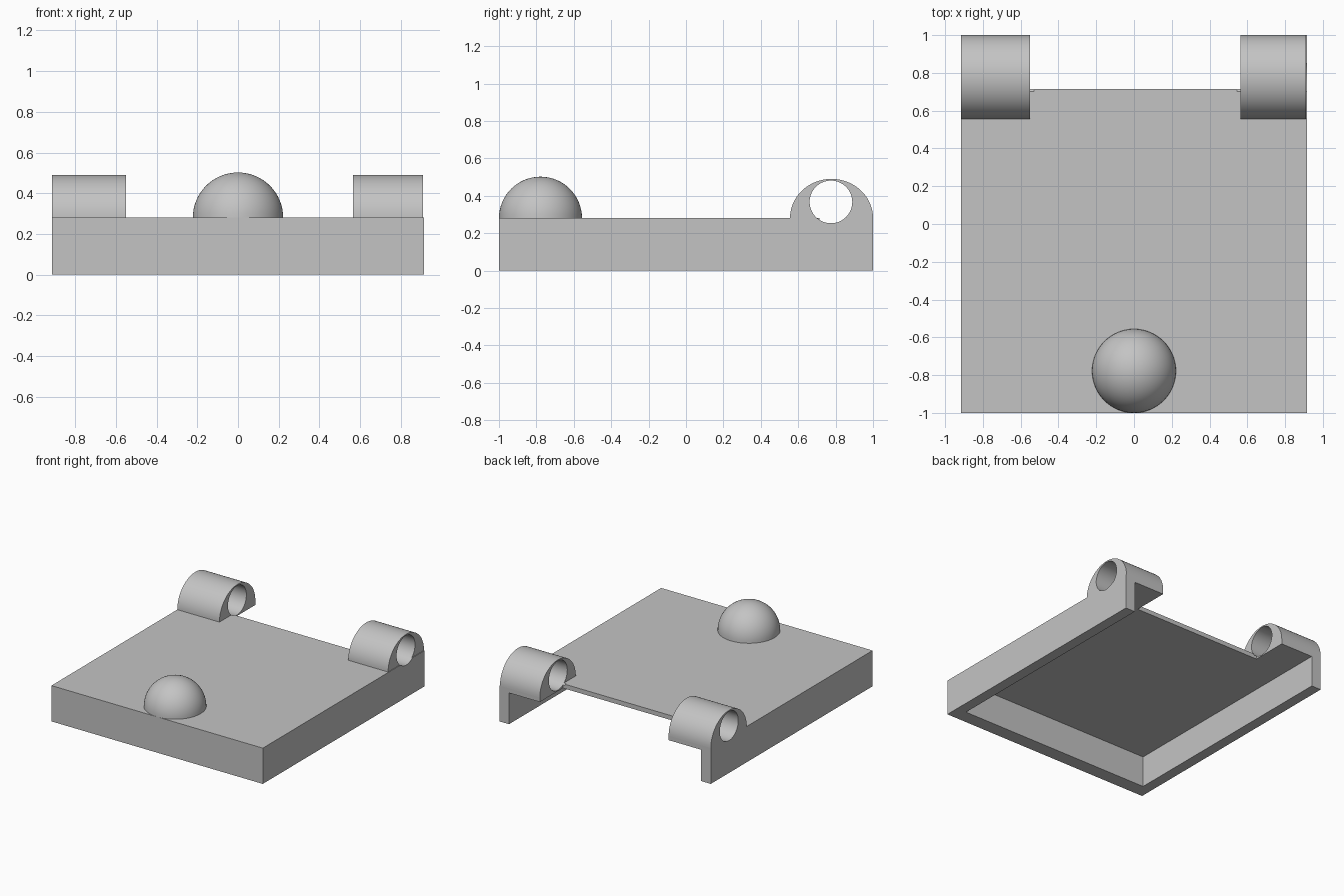
import bpy, bmesh, math
from mathutils import Matrix

if "Cube" in bpy.data.objects:
    bpy.data.objects.remove(bpy.data.objects["Cube"])

grey = bpy.data.materials.new("plain grey")
grey.diffuse_color = (0.55, 0.55, 0.55, 1)
grey.use_nodes = True
grey.node_tree.nodes["Principled BSDF"].inputs["Base Color"].default_value = grey.diffuse_color

TOP = 0.28          # height of the deck surface
HINGE_Y = 0.778     # centre line of the hinge barrels


def finish(name, bm):
    bmesh.ops.recalc_face_normals(bm, faces=bm.faces[:])
    me = bpy.data.meshes.new(name)
    bm.to_mesh(me)
    bm.free()
    me.materials.append(grey)
    ob = bpy.data.objects.new(name, me)
    bpy.context.collection.objects.link(ob)
    return ob


def prism(name, points, offset):
    """Extrude a flat outline of 3D points by an offset."""
    bm = bmesh.new()
    face = bm.faces.new([bm.verts.new(p) for p in points])
    ext = bmesh.ops.extrude_face_region(bm, geom=[face])
    bmesh.ops.translate(bm, vec=offset,
                        verts=[v for v in ext["geom"] if isinstance(v, bmesh.types.BMVert)])
    return finish(name, bm)


def activate(ob):
    bpy.ops.object.select_all(action='DESELECT')
    ob.select_set(True)
    bpy.context.view_layer.objects.active = ob


def cut(ob, cutter):
    mod = ob.modifiers.new("cut", 'BOOLEAN')
    mod.operation = 'DIFFERENCE'
    mod.solver = 'EXACT'
    mod.object = cutter
    activate(ob)
    bpy.ops.object.modifier_apply(modifier=mod.name)


def smooth(ob):
    activate(ob)
    bpy.ops.object.shade_smooth_by_angle(angle=math.radians(30))


def arc(x, cy, cz, ry, rz, a0, a1, n, closed=False):
    steps = n if closed else n + 1
    return [(x, cy + ry * math.cos(a0 + (a1 - a0) * i / n),
             cz + rz * math.sin(a0 + (a1 - a0) * i / n)) for i in range(steps)]


# Tray body: outline with a notch at the back, hollowed from below and behind
outline = [(-0.915, -1), (0.915, -1), (0.915, 1), (0.565, 1),
           (0.565, 0.715), (-0.55, 0.715), (-0.55, 1), (-0.915, 1)]
tray = prism("tray", [(x, y, 0) for x, y in outline], (0, 0, TOP))
cavity = prism("cavity_cutter", [(-0.832, -0.89, -0.1), (0.832, -0.89, -0.1),
                                 (0.832, 1.1, -0.1), (-0.832, 1.1, -0.1)], (0, 0, 0.345))
cut(tray, cavity)
bpy.data.objects.remove(cavity)

# Hinge barrels: half rounds with a pin hole that dips into the deck
for side, x0, x1 in (("left", -0.915, -0.55), ("right", 0.565, 0.91)):
    barrel = prism(side + "_hinge",
                   arc(x0, HINGE_Y, TOP, 0.222, 0.21, 0, math.pi, 48), (x1 - x0, 0, 0))
    hole = prism("hole_cutter",
                 arc(x0 - 0.02, 0.775, 0.367, 0.114, 0.114, 0, math.tau, 64, True),
                 (x1 - x0 + 0.04, 0, 0))
    cut(barrel, hole)
    cut(tray, hole)
    bpy.data.objects.remove(hole)
    smooth(barrel)
smooth(tray)

# Dome knob at the front
bm = bmesh.new()
bmesh.ops.create_uvsphere(bm, u_segments=64, v_segments=32, radius=0.222)
bmesh.ops.delete(bm, geom=[v for v in bm.verts if v.co.z < -1e-4], context='VERTS')
bmesh.ops.holes_fill(bm, edges=[e for e in bm.edges if e.is_boundary], sides=0)
bmesh.ops.transform(bm, matrix=Matrix.Translation((0, -0.778, TOP)), verts=bm.verts[:])
smooth(finish("dome", bm))
